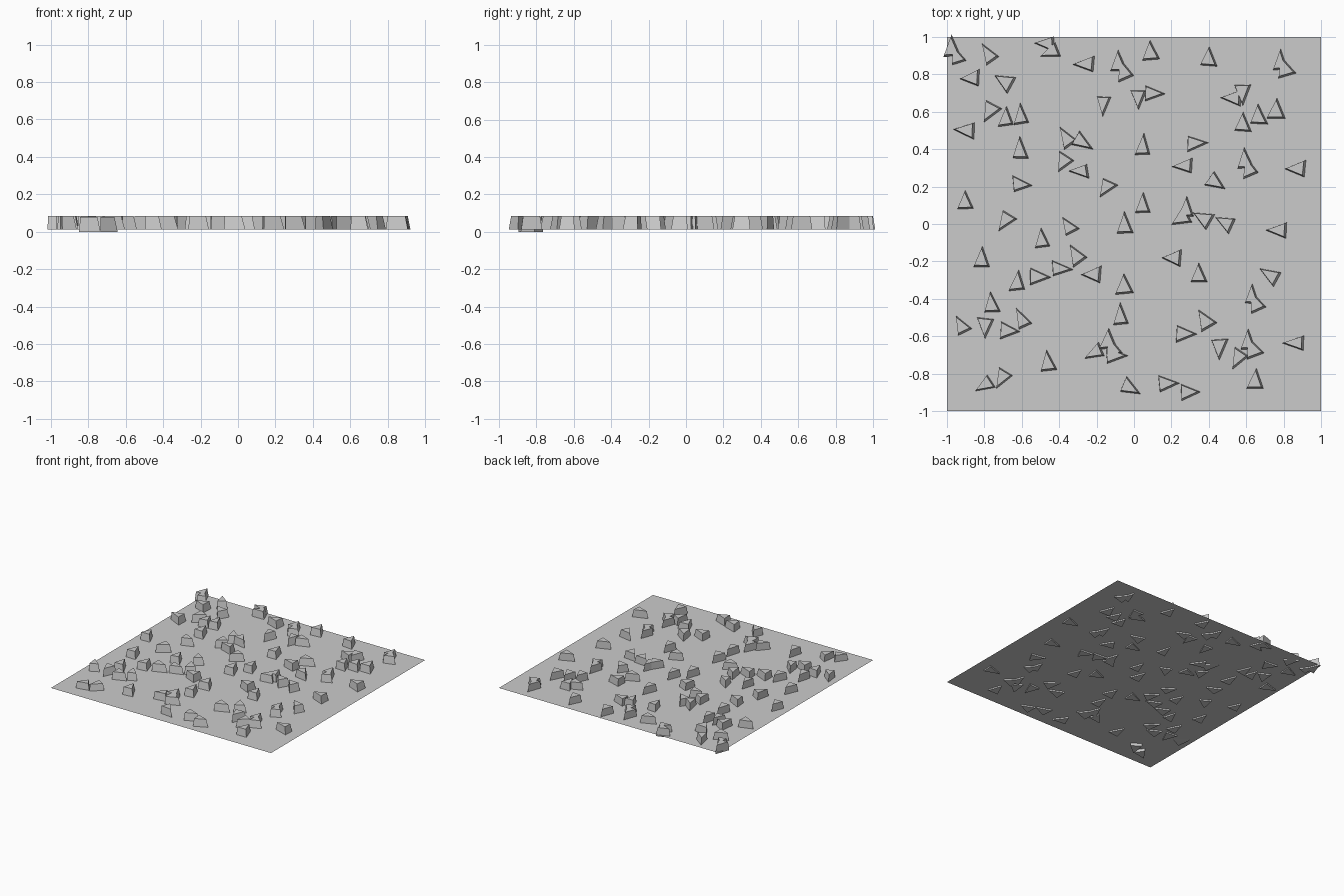
import bpy, bmesh, math, random
from mathutils import Vector, Matrix

if "Cube" in bpy.data.objects:
    bpy.data.objects.remove(bpy.data.objects["Cube"])

random.seed(4)
PLANE_Z, LOW, HIGH = 0.025, 0.013, 0.085

# ground sheet
bm = bmesh.new()
bmesh.ops.create_grid(bm, x_segments=1, y_segments=1, size=1.0,
                      matrix=Matrix.Translation((0, 0, PLANE_Z)))
me = bpy.data.meshes.new("ground_sheet")
bm.to_mesh(me)
bm.free()
bpy.context.collection.objects.link(bpy.data.objects.new("ground_sheet", me))

# stone centres grouped by the direction (degrees) of the narrow tip
stones = {
    0: [(.11, .70), (.33, .43), (-.60, .21), (-.39, -.24), (-.51, -.28), (-.67, -.57),
        (.27, -.59), (.18, -.85), (.30, -.90), (-.1, -.70)],
    90: [(.09, .92), (.40, .89), (-.68, .57), (-.60, .58), (.67, .58), (.76, .61), (.58, .54),
         (-.61, .40), (.05, .42), (-.90, .12), (.05, .11), (-.05, 0), (-.49, -.08),
         (-.81, -.19), (-.62, -.31), (.35, -.27), (-.05, -.33), (-.76, -.43), (-.07, -.49),
         (-.46, -.74), (.65, -.84), (.28, .08)],
    120: [(-.78, .91), (-.36, .46), (-.35, -.01), (-.31, -.17), (-.92, -.54), (-.60, -.51),
          (.38, -.51)],
    150: [(-.69, .76), (.37, .03), (.49, .01), (.73, -.27)],
    180: [(-.87, .78), (-.26, .85), (.53, .67), (-.90, .50), (-.29, .28), (.27, .31),
          (.87, .30), (.77, -.03), (-.22, -.27), (.21, -.18), (.86, -.64)],
    240: [(-.77, .6), (-.38, .33), (-.15, .19), (-.69, .01), (.56, -.72)],
    270: [(-.16, .63), (.02, .67), (.58, .70), (-.79, -.55), (.46, -.66)],
    330: [(-.27, .43), (.44, .22), (-.02, -.88)],
}
# fused pairs: centre and direction, the second stone slips down alongside
pairs = [(-.96, .92, 90), (-.46, .94, 180), (-.07, .84, 90), (.79, .85, 90),
         (.60, .32, 90), (.64, -.40, 90), (-.13, -.64, 90), (.62, -.64, 90)]


def stone(bm, x, y, deg, drop=0.0):
    """Three-sided chipped stone that tapers upward and leans slightly."""
    rot = Matrix.Rotation(math.radians(deg), 2)
    j = lambda: random.uniform(-.007, .007)
    base = [Vector((x, y)) + rot @ Vector((a + j(), b + j()))
            for a, b in ((.066, 0), (-.046, .045), (-.046, -.045))]
    mid = sum(base, Vector((0, 0))) / 3
    top = [mid + (p - mid) * .8 + Vector((-.006, .003)) for p in base]
    lo = [bm.verts.new((p.x, p.y, LOW - drop)) for p in base]
    hi = [bm.verts.new((p.x, p.y, HIGH - drop / 2)) for p in top]
    bm.faces.new(lo[::-1])
    bm.faces.new(hi)
    for i in range(3):
        k = (i + 1) % 3
        bm.faces.new((lo[i], lo[k], hi[k], hi[i]))


# scattered stones
bm = bmesh.new()
for deg, spots in stones.items():
    for x, y in spots:
        stone(bm, x, y, deg)
for x, y, deg in pairs:
    stone(bm, x - .008, y + .02, deg)
    stone(bm, x + .015, y - .02, deg + 20)
stone(bm, .25, .03, 210)
stone(bm, -.21, -.69, 210)
# two sunken corner stones
stone(bm, -.80, -.86, 210, LOW)
stone(bm, -.71, -.83, 240, LOW)
me = bpy.data.meshes.new("scattered_stones")
bm.to_mesh(me)
bm.free()
bpy.context.collection.objects.link(bpy.data.objects.new("scattered_stones", me))
